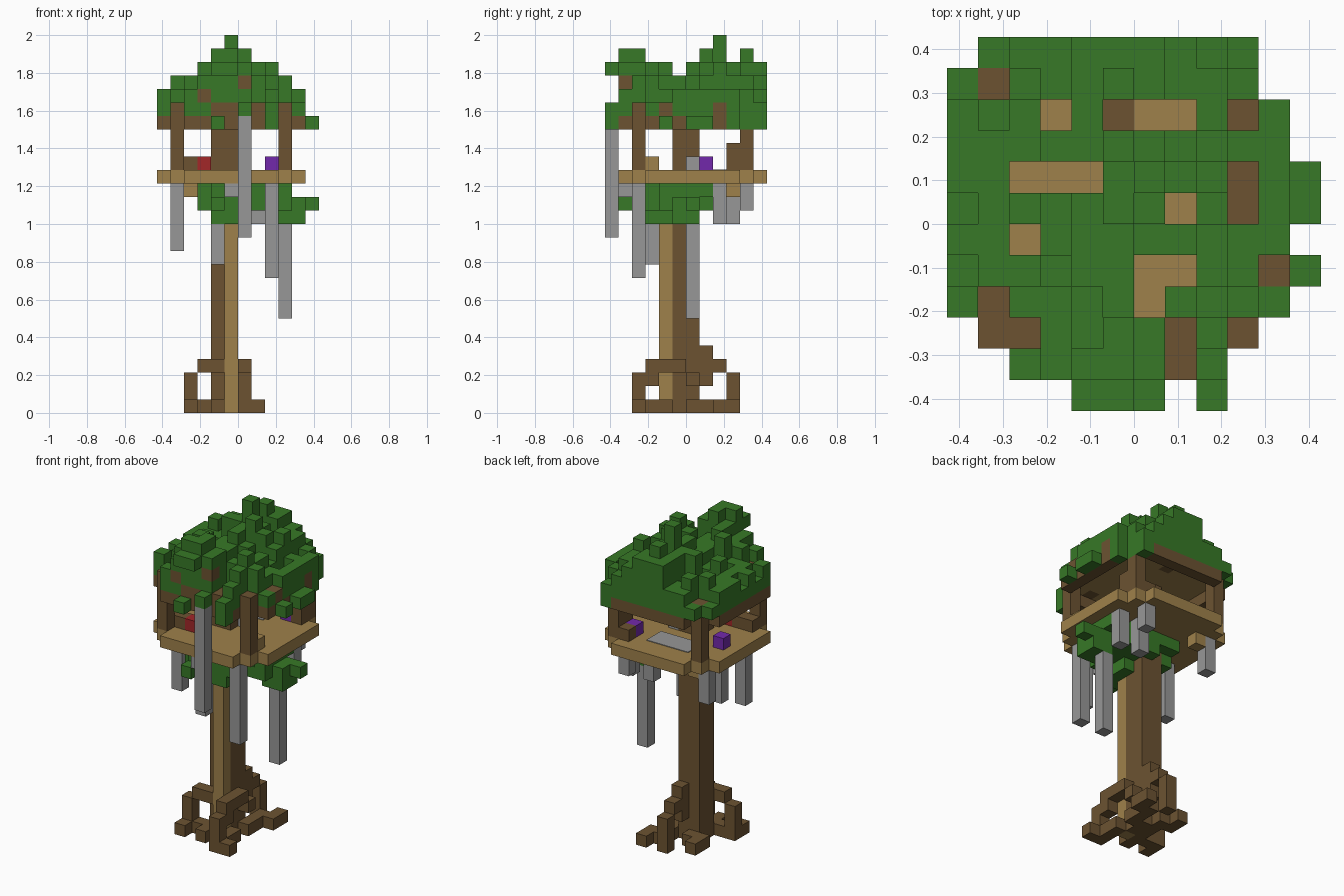
import bpy, bmesh, random
from mathutils import Vector, Matrix

random.seed(4)
U = 1 / 14  # edge of one block

if "Cube" in bpy.data.objects:
    bpy.data.objects.remove(bpy.data.objects["Cube"])


def material(name, rgb):
    m = bpy.data.materials.new(name)
    m.use_nodes = True
    m.diffuse_color = (*rgb, 1)
    m.node_tree.nodes["Principled BSDF"].inputs["Base Color"].default_value = (*rgb, 1)
    return m


GREEN = material("leaf green", (0.038, 0.19, 0.02))
DARK = material("dark bark", (0.15, 0.086, 0.031))
LIGHT = material("light plank", (0.345, 0.22, 0.07))
GREY = material("vine grey", (0.31, 0.31, 0.31))
RED = material("cushion red", (0.36, 0.02, 0.022))
PURPLE = material("box purple", (0.17, 0.022, 0.41))

grid = {}   # block position -> part name
parts = {}  # part name -> material


def box(part, mat, x, y, z):
    """Fill blocks; each axis is one index or an inclusive (low, high) pair."""
    parts[part] = mat
    spans = [range(a[0], a[1] + 1) if isinstance(a, tuple) else (a,) for a in (x, y, z)]
    for i in spans[0]:
        for j in spans[1]:
            for k in spans[2]:
                grid[i, j, k] = part


def clear(x, y, z):
    for k in range(z, 28):
        grid.pop((x, y, k), None)


def around(x, y):
    return {(x - 1, y), (x + 1, y), (x, y - 1), (x, y + 1)}


# Leaves below the deck
for clump in (
    ((-3, 1), (-3, 1), 16), ((-3, 0), (-3, 0), 15), (-2, -4, (15, 16)), ((-2, 0), (-3, -1), 14),
    ((1, 3), (-2, 0), 15), (1, -3, 15), ((3, 4), (-1, 0), (14, 15)), (5, 0, 15),
    (3, (-2, 1), 16), (-2, -5, 15), ((-1, 1), 1, 15),
):
    box("lower_leaves", GREEN, *clump)

# Trunk
box("trunk", DARK, (-2, -1), (-1, 0), (0, 22))
box("trunk_front", LIGHT, -1, -2, (0, 16))

# Arching roots
for root in (
    (-3, -2, 3), (-2, -2, 3), (-4, -2, (0, 2)), (-4, -3, 0), (-3, -2, 0), (-2, (-3, -2), 0),
    (0, (-3, -1), 3), (0, -3, 2), (0, -4, (0, 2)), (1, -4, 0), (0, (-3, -2), 0),
    (0, (0, 2), 0), (1, (2, 3), 0), (0, 0, 2),
    (-1, 1, (2, 4)), (-1, 2, 3), (-1, 3, (0, 2)), ((-3, -2), 1, 0), (-3, 2, 0),
):
    box("roots", DARK, *root)

# Deck with stepped corners, and a bracket under it
box("deck", LIGHT, (-5, 3), (-4, 4), 17)
for x in (-6, 4):
    box("deck", LIGHT, x, (-3, 3), 17)
for y in (-5, 5):
    box("deck", LIGHT, (-4, 2), y, 17)
box("bracket", LIGHT, -4, 3, 16)
deck = {(x, y) for (x, y, z) in grid if z == 17}

# Hanging vines
for x, y, low, high in (
    (0, -6, 13, 21), (2, -4, 10, 16), (3, 0, 7, 13), (-5, -2, 12, 16), (-2, -3, 11, 13),
    (-5, 3, 14, 16), (1, 2, 14, 16), (3, 2, 14, 16), (2, 4, 15, 16), (-1, -5, 16, 16),
):
    box("vines", GREY, x, y, (low, high))

# Roof frame around the deck outline, plank ceiling inside it, four posts
inner = {c for c in deck if around(*c) <= deck}
for x, y in deck - inner:
    box("roof_frame", DARK, x, y, 21)
for x, y in inner - {(-2, -1), (-1, -1), (-2, 0), (-1, 0)}:
    box("ceiling", LIGHT, x, y, 22)
for x in (-5, 3):
    for y in (-4, 4):
        box("posts", DARK, x, y, (18, 22))

# Furniture
box("bench", DARK, (-5, -4), -3, 18)
box("cushion", RED, -3, -3, 18)
box("stool", LIGHT, 3, -3, 18)
box("shelf", DARK, 3, 3, (18, 19))
box("shelf", DARK, 2, 4, 18)
box("purple_boxes", PURPLE, 2, 3, 18)
box("purple_boxes", PURPLE, -5, 1, 18)
box("stone", GREY, 0, 0, 18)

# Leaf canopy: ridged roof with a saddle and sloping ends, thinner near its gaps
gaps = {(-3, 3), (0, 3), (1, 3), (-4, 1), (-3, 1), (-2, 1), (1, 0),
        (-4, -1), (0, -2), (1, -2), (0, -3)}
cap_x = dict(zip(range(-6, 6), (24, 25, 26, 27, 27, 27, 27, 27, 26, 25, 24, 22)))
cap_y = dict(zip(range(-6, 6), (23, 27, 27, 26, 26, 25, 26, 27, 27, 27, 27, 26)))
rows = {5: (-5, 3), 4: (-6, 3), 3: (-6, 4), 2: (-6, 4), 1: (-6, 5), 0: (-6, 5),
        -1: (-6, 4), -2: (-6, 5), -3: (-6, 4), -4: (-5, 3), -5: (-4, 2), -6: (-2, 2)}
for y, (first, last) in rows.items():
    for x in range(first, last + 1):
        if (x, y) in gaps | {(1, -6), (5, -1), (-1, -6)}:
            continue
        cap = min(cap_x[x], cap_y[y])
        if abs(y) == 5:
            cap = min(cap, 27 - abs(x + 1))
        elif abs(y) == 4:
            cap = min(cap, 28 - abs(x + 1))
        if gaps & around(x, y):
            cap -= 1
        top = cap - random.choice((0, 0, 1))
        if x == 5 or (x, y) == (-2, -6):
            box("canopy", GREEN, x, y, 21)
        elif (x, y) in inner:
            box("canopy", GREEN, x, y, (23, max(top, 24) - 1))
        else:
            low = 22 if (x, y, 21) in grid else random.choice((21, 22))
            box("canopy", GREEN, x, y, (low, max(top, 23) - 1))

# Crown tuft, front overhang and hanging corner
box("canopy", GREEN, -1, 2, (25, 27))
box("canopy", GREEN, (-2, -1), -6, 25)
box("canopy", GREEN, (-2, -1), -5, (24, 26))
box("canopy", GREEN, 3, (4, 5), 21)
box("canopy", GREEN, 4, 3, 21)

# Bark showing between the leaves, from above and on the sides
for x, y in ((-5, 4), (-1, 3), (3, 3), (3, 0), (3, 1), (4, -2), (-5, -4), (-5, -3),
             (-4, -4), (1, -4), (1, -5), (3, -4)):
    clear(x, y, 23)
    box("bare_branches", DARK, x, y, 22)
for x, y, z in (((-2, -1), -5, 22), (-3, -5, 23), (0, -5, 24), (4, 2, 22)):
    box("bare_branches", DARK, x, y, z)

# Each part becomes a mesh holding only its exposed block faces


def finish(part, bm, mat):
    mesh = bpy.data.meshes.new(part)
    bm.to_mesh(mesh)
    bm.free()
    mesh.materials.append(mat)
    bpy.context.collection.objects.link(bpy.data.objects.new(part, mesh))


AXES = [Vector(v) for v in ((1, 0, 0), (0, 1, 0), (0, 0, 1))]
for part, mat in parts.items():
    bm = bmesh.new()
    for cell in [c for c, p in grid.items() if p == part]:
        middle = Vector(cell) + Vector((0.5, 0.5, 0.5))
        for a in range(3):
            for side in (-1, 1):
                n = AXES[a] * side
                if tuple(int(v) for v in Vector(cell) + n) in grid:
                    continue
                s, t = AXES[(a + 1) % 3] / 2, AXES[(a + 2) % 3] / 2 * side
                c = middle + n / 2
                bm.faces.new([bm.verts.new(p * U) for p in (c - s - t, c + s - t, c + s + t, c - s + t)])
    bmesh.ops.remove_doubles(bm, verts=bm.verts[:], dist=U / 100)
    finish(part, bm, mat)

# Thin grey panel lying on the deck
bm = bmesh.new()
place = Matrix.Translation(Vector((-1, 3, 18)) * U) @ Matrix.Diagonal((4 * U, 2 * U, 0.008, 1))
bmesh.ops.create_cube(bm, size=1, matrix=place)
finish("floor_panel", bm, GREY)
